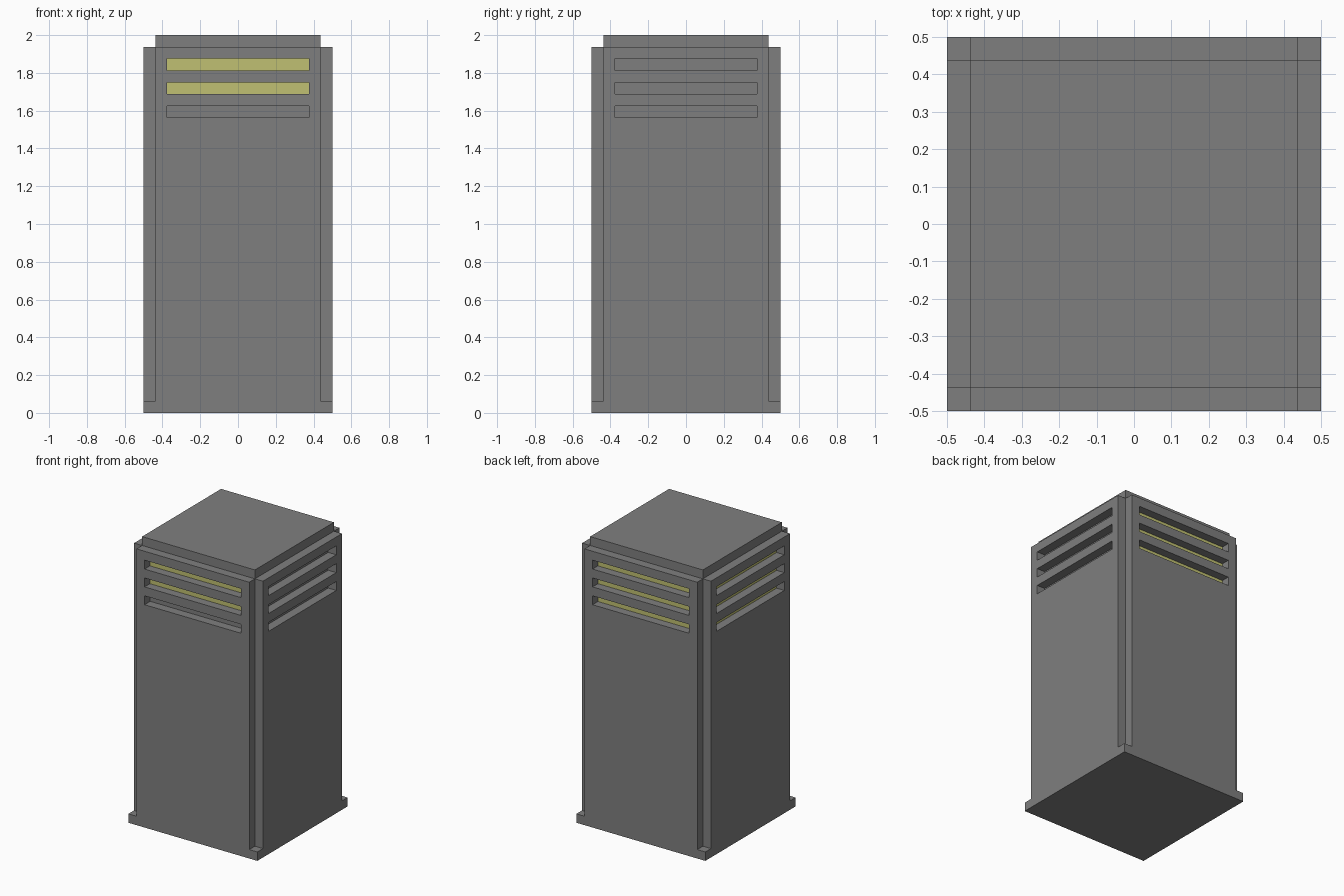
import bpy
import bmesh
from math import pi
from mathutils import Matrix, Vector

cube = bpy.data.objects.get("Cube")
if cube:
    bpy.data.objects.remove(cube, do_unlink=True)

U = 1 / 16                      # design unit
CORE = 0.5 - U                  # half width of the inner block
SLOT_HALF = 6 * U
SLOTS = [(29 * U, 30 * U), (27 * U, 28 * U), (25 * U, 26 * U)]  # top to bottom


def make_material(name, color):
    mat = bpy.data.materials.new(name)
    mat.use_nodes = True
    mat.diffuse_color = color
    mat.node_tree.nodes["Principled BSDF"].inputs["Base Color"].default_value = color
    return mat


GREY = make_material("grey casing", (0.212, 0.212, 0.212, 1))
YELLOW = make_material("yellow light", (0.527, 0.527, 0.168, 1))


def add_object(name, bm, mat, turn=0):
    bmesh.ops.recalc_face_normals(bm, faces=bm.faces)
    bm.transform(Matrix.Rotation(turn, 4, 'Z'))
    mesh = bpy.data.meshes.new(name)
    bm.to_mesh(mesh)
    bm.free()
    mesh.materials.append(mat)
    obj = bpy.data.objects.new(name, mesh)
    bpy.context.collection.objects.link(obj)
    return obj


def box(name, lo, hi, mat, turn=0):
    lo, hi = Vector(lo), Vector(hi)
    bm = bmesh.new()
    bmesh.ops.create_cube(bm, size=1, matrix=Matrix.Translation((lo + hi) / 2)
                          @ Matrix.Diagonal((*(hi - lo), 1)))
    return add_object(name, bm, mat, turn)


def slotted_panel(name, turn):
    """Side panel: a grid with the slot cells left out, pushed outwards."""
    xs = [-CORE, -SLOT_HALF, SLOT_HALF, CORE]
    zs = sorted([U, 2 - U] + [z for slot in SLOTS for z in slot])
    bm = bmesh.new()
    grid = [[bm.verts.new((x, -CORE, z)) for x in xs] for z in zs]
    for r in range(len(zs) - 1):
        for c in range(3):
            if c == 1 and r % 2 == 1:       # opening
                continue
            bm.faces.new((grid[r][c], grid[r][c + 1],
                          grid[r + 1][c + 1], grid[r + 1][c]))
    out = bmesh.ops.extrude_face_region(bm, geom=bm.faces[:])
    moved = [v for v in out["geom"] if isinstance(v, bmesh.types.BMVert)]
    bmesh.ops.translate(bm, verts=moved, vec=(0, -U, 0))
    return add_object(name, bm, GREY, turn)


# Base slab and the inner block that shows at the top and in the corners
box("base_slab", (-0.5, -0.5, 0), (0.5, 0.5, U), GREY)
box("inner_block", (-CORE, -CORE, U), (CORE, CORE, 2), GREY)

# Four slotted panels, each with its own number of lit slots from the top
for i, (side, lit) in enumerate([("front", 2), ("left", 0), ("back", 3), ("right", 3)]):
    turn = i * pi / 2
    slotted_panel(side + "_panel", turn)
    for n, (z0, z1) in enumerate(SLOTS[:lit], 1):
        box(f"{side}_light_{n}", (-SLOT_HALF, -CORE - 0.003, z0),
            (SLOT_HALF, -CORE, z1), YELLOW, turn)
